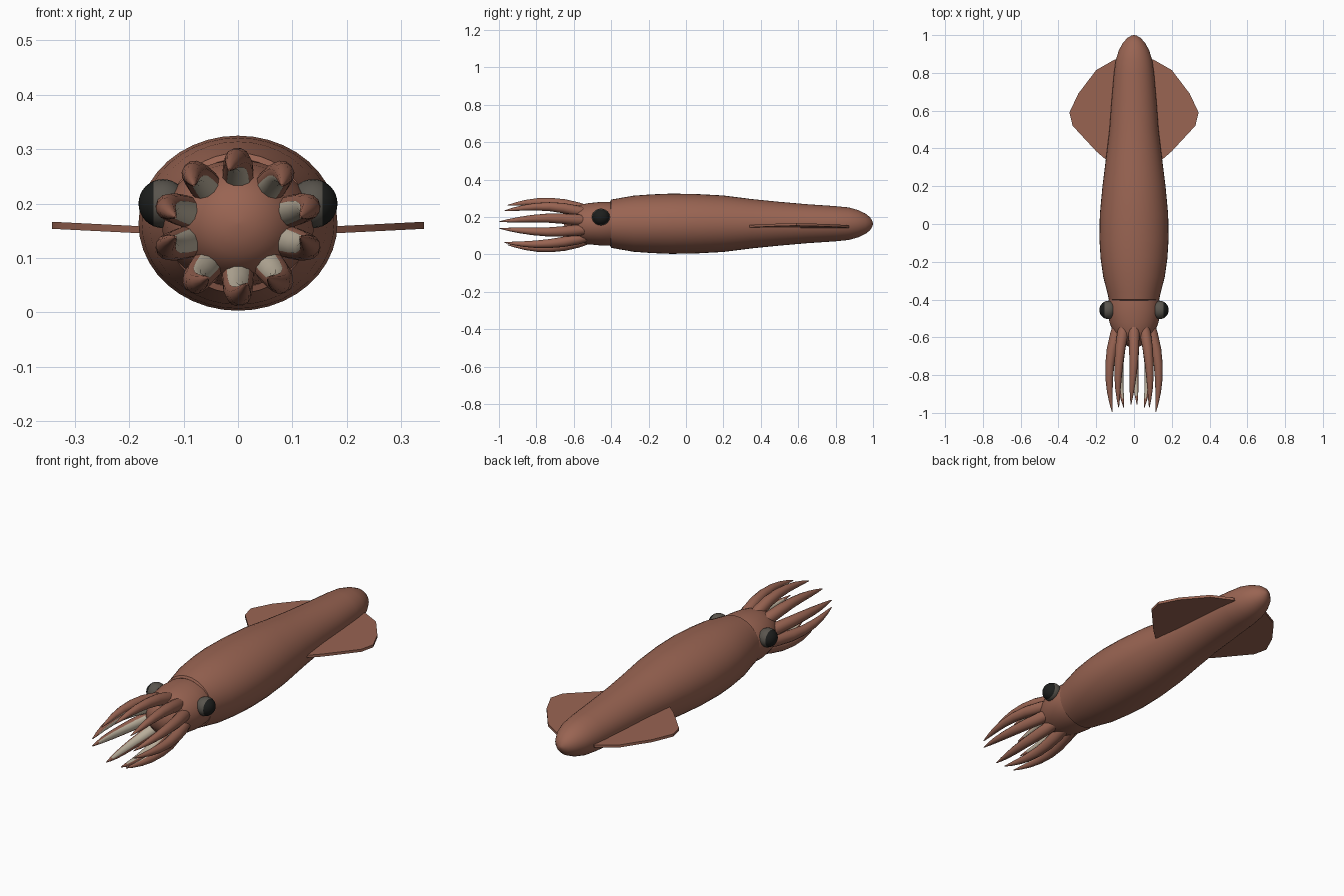
import bpy, bmesh, math
from mathutils import Vector

if "Cube" in bpy.data.objects:
    bpy.data.objects.remove(bpy.data.objects["Cube"])

def mat(name, rgb):
    m = bpy.data.materials.new(name)
    m.diffuse_color = (*rgb, 1)
    m.use_nodes = True
    m.node_tree.nodes["Principled BSDF"].inputs["Base Color"].default_value = m.diffuse_color
    return m

SKIN = mat("skin brown", (0.32, 0.128, 0.085))
PALE = mat("sucker cream", (0.55, 0.48, 0.37))
GREY = mat("eye grey", (0.10, 0.09, 0.075))
BLACK = mat("eye black", (0.012, 0.013, 0.012))
CZ = 0.164

def finish(name, bm, mats, angle=50):
    bmesh.ops.recalc_face_normals(bm, faces=bm.faces[:])
    me = bpy.data.meshes.new(name)
    bm.to_mesh(me)
    bm.free()
    for m in mats:
        me.materials.append(m)
    ob = bpy.data.objects.new(name, me)
    bpy.context.collection.objects.link(ob)
    bpy.ops.object.select_all(action='DESELECT')
    ob.select_set(True)
    bpy.context.view_layer.objects.active = ob
    bpy.ops.object.shade_smooth_by_angle(angle=math.radians(angle))
    return ob

def loft(bm, rings):
    """Skin a list of point rings and cap both ends; returns side faces."""
    vs = [[bm.verts.new(p) for p in r] for r in rings]
    n = len(vs[0])
    for a, b in zip(vs, vs[1:]):
        for i in range(n):
            bm.faces.new((a[i], a[(i + 1) % n], b[(i + 1) % n], b[i]))
    bm.faces.new(vs[0])
    bm.faces.new(vs[-1])

def body(name, stations, n=40):
    bm = bmesh.new()
    loft(bm, [[(rx * math.cos(t), y, CZ + rz * math.sin(t))
               for t in (2 * math.pi * i / n for i in range(n))]
              for y, rx, rz in stations])
    return finish(name, bm, [SKIN])

# mantle: (y, half width, half height)
body("mantle", [
    (-0.37, 0.10, 0.09), (-0.405, 0.122, 0.118), (-0.40, 0.133, 0.129), (-0.36, 0.142, 0.136),
    (-0.28, 0.163, 0.150), (-0.18, 0.177, 0.157), (-0.08, 0.183, 0.161),
    (0.05, 0.181, 0.159), (0.2, 0.167, 0.151), (0.35, 0.148, 0.132),
    (0.5, 0.130, 0.117), (0.65, 0.119, 0.104), (0.8, 0.106, 0.094),
    (0.87, 0.096, 0.087), (0.92, 0.080, 0.073), (0.96, 0.058, 0.054),
    (0.985, 0.035, 0.034), (0.997, 0.014, 0.013), (1.0, 0.002, 0.002)])

# head, ending in a blunt dome between the arms
body("head", [
    (-0.34, 0.115, 0.108), (-0.40, 0.134, 0.116), (-0.46, 0.140, 0.116),
    (-0.52, 0.130, 0.110), (-0.57, 0.112, 0.100), (-0.61, 0.088, 0.084),
    (-0.635, 0.060, 0.058), (-0.648, 0.03, 0.029), (-0.652, 0.003, 0.003)])

# fins: thin outline plates rising slightly outwards
OUTLINE = [(0.09, 0.30), (0.148, 0.34), (0.20, 0.385), (0.325, 0.52), (0.342, 0.59),
           (0.295, 0.69), (0.20, 0.815), (0.10, 0.872), (0.04, 0.86)]
for side, label in ((1, "right"), (-1, "left")):
    bm = bmesh.new()
    loft(bm, [[(side * x, y, 0.143 + 0.05 * x + dz) for x, y in OUTLINE]
              for dz in (-0.0065, 0.0065)])
    finish(label + "_fin", bm, [SKIN], 30)

# eyes: grey balls with a black outward cap
for side, label in ((1, "right"), (-1, "left")):
    bm = bmesh.new()
    bmesh.ops.create_uvsphere(bm, u_segments=24, v_segments=16, radius=1)
    for f in bm.faces:
        f.material_index = 1 if f.calc_center_median().z > 0.42 else 0
    for v in bm.verts:
        x, y, z = v.co
        v.co = (side * (0.138 + 0.045 * z), -0.455 + 0.048 * x, 0.2 + 0.045 * y)
    finish(label + "_eye", bm, [GREY, BLACK])

# arms: ten tapering tubes bowing outwards, cream strip on the inner side
PATH = [(0.0, 0.072, 0.026), (0.15, 0.092, 0.030), (0.32, 0.112, 0.0275), (0.48, 0.122, 0.024),
        (0.64, 0.124, 0.020), (0.78, 0.120, 0.015), (0.9, 0.113, 0.009), (1.0, 0.106, 0.002)]
N = 12
for k in range(10):
    ang = math.pi / 2 + k * math.pi / 5
    length = 0.49 - 0.045 * abs(math.sin(ang)) ** 2
    turn = 0.30 if k in (0, 1, 2, 4, 5, 7) else -0.30
    pts = []
    for t, r, w in PATH:
        a = ang + turn * max(0, t - 0.4) ** 1.5
        pts.append(Vector((1.1 * r * math.cos(a), -0.51 - length * t, CZ - 0.007 + r * math.sin(a))))
    rings = []
    for i, (t, r, w) in enumerate(PATH):
        d = (pts[min(i + 1, 7)] - pts[max(i - 1, 0)]).normalized()
        out = Vector((math.cos(ang), 0, math.sin(ang)))
        out = (out - d * out.dot(d)).normalized()
        tan = d.cross(out)
        rings.append([pts[i] + w * (out * math.cos(u) + tan * math.sin(u))
                      for u in (2 * math.pi * (j + 0.5) / N for j in range(N))])
    bm = bmesh.new()
    loft(bm, rings)
    bm.normal_update()
    bmesh.ops.recalc_face_normals(bm, faces=bm.faces[:])
    out = Vector((math.cos(ang), 0, math.sin(ang)))
    for f in bm.faces:
        c = f.calc_center_median()
        if f.normal.dot(out) < -0.8 and -0.92 < c.y < -0.6:
            f.material_index = 1
    finish("arm_%d" % (k + 1), bm, [SKIN, PALE], 60)
